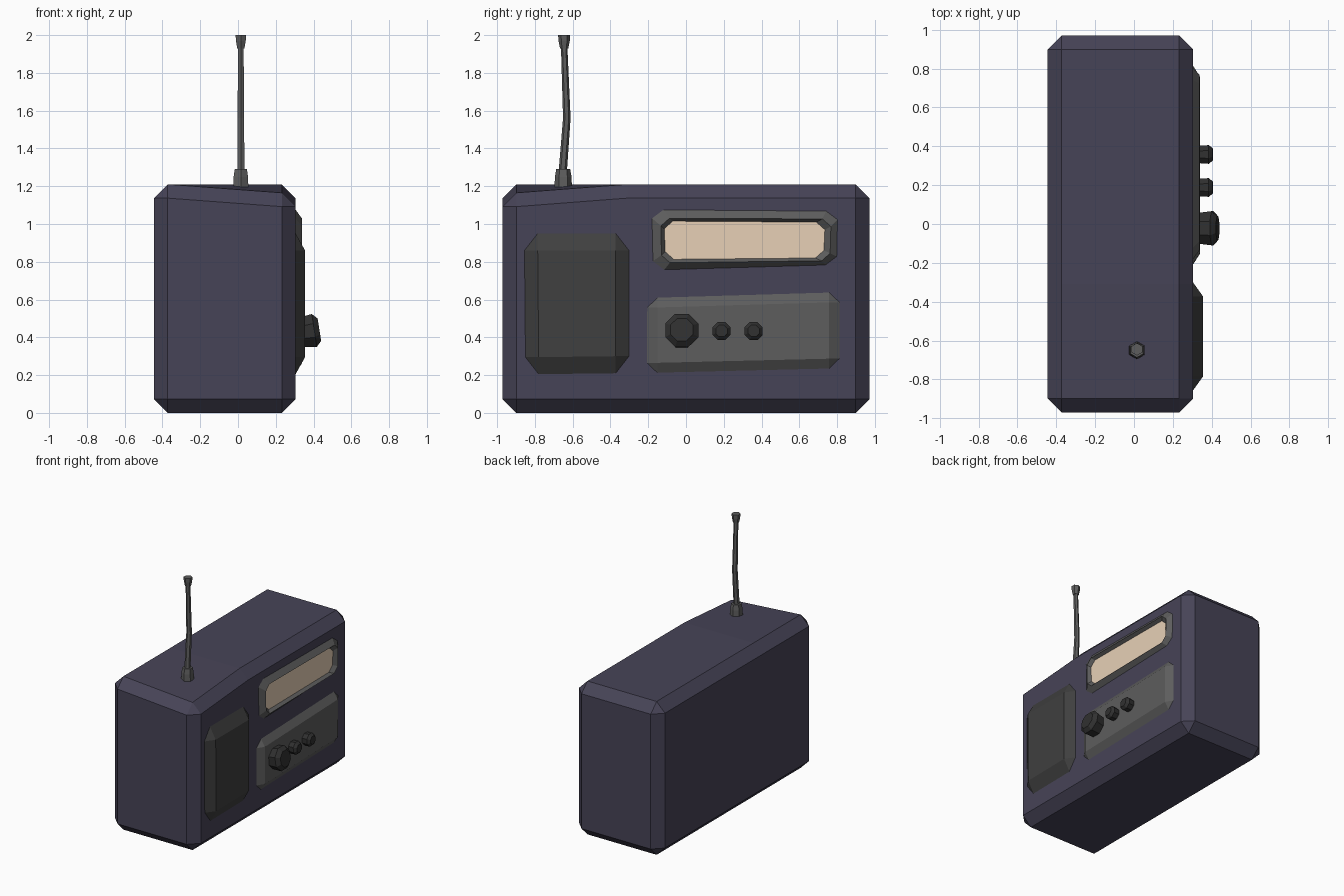
import bpy, bmesh
from math import cos, sin, pi, radians
from mathutils import Vector

if "Cube" in bpy.data.objects:
    bpy.data.objects.remove(bpy.data.objects["Cube"])


def material(name, rgb):
    m = bpy.data.materials.new(name)
    m.diffuse_color = (*rgb, 1)
    m.use_nodes = True
    m.node_tree.nodes["Principled BSDF"].inputs["Base Color"].default_value = m.diffuse_color
    return m


NAVY = material("navy", (0.062, 0.057, 0.095))
PANEL = material("panel_grey", (0.11, 0.11, 0.11))
DARK = material("dark_grey", (0.05, 0.05, 0.05))
BLACK = material("knob_black", (0.03, 0.03, 0.03))
CREAM = material("cream", (0.80, 0.63, 0.47))


def finish(name, bm, mat):
    bmesh.ops.recalc_face_normals(bm, faces=bm.faces)
    me = bpy.data.meshes.new(name)
    bm.to_mesh(me)
    bm.free()
    me.materials.append(mat)
    ob = bpy.data.objects.new(name, me)
    bpy.context.collection.objects.link(ob)
    return ob


def loft(name, rings, mat):
    """Skin a stack of equal-length rings and cap both ends."""
    bm = bmesh.new()
    vs = [[bm.verts.new(p) for p in r] for r in rings]
    n = len(rings[0])
    for a, b in zip(vs, vs[1:]):
        for i in range(n):
            j = (i + 1) % n
            bm.faces.new((a[i], a[j], b[j], b[i]))
    bm.faces.new(vs[0])
    bm.faces.new(vs[-1])
    bmesh.ops.remove_doubles(bm, verts=bm.verts, dist=0.0005)
    return finish(name, bm, mat)


def octagon(x, quad, dy, dz):
    """Push the corners (TL, TR, BR, BL) of a quad outward to a chamfered ring."""
    pts = []
    for i, (y, z) in enumerate(quad):
        sy = -1 if i in (0, 3) else 1
        sz = 1 if i < 2 else -1
        pair = [(x, y + sy * dy, z), (x, y, z + sz * dz)]
        pts += pair if i % 2 == 0 else pair[::-1]
    return pts


def circle(c, u, v, r, n, phase=0.0):
    return [c + r * (cos(phase + 2 * pi * i / n) * u + sin(phase + 2 * pi * i / n) * v)
            for i in range(n)]


# Case: chamfered box with one sagging top corner
bm = bmesh.new()
bmesh.ops.create_cube(bm, size=1)
for v in bm.verts:
    v.co = Vector((v.co.x * 0.75 - 0.07, v.co.y * 1.942, v.co.z * 1.21 + 0.605))
bmesh.ops.bevel(bm, geom=bm.edges[:], offset=0.073, segments=1, affect='EDGES')
bmesh.ops.bisect_plane(bm, geom=bm.verts[:] + bm.edges[:] + bm.faces[:],
                       plane_co=(0, -0.31, 0), plane_no=(0, 1, 0))
for v in bm.verts:
    if v.co.x > 0 and v.co.y < -0.8 and v.co.z > 1:
        v.co.z -= 0.045
finish("case", bm, NAVY)

# Speaker pad
pad = [(-0.785, 0.86), (-0.372, 0.86), (-0.372, 0.30), (-0.78, 0.295)]
loft("speaker_pad", [octagon(0.29, pad, 0.07, 0.09), octagon(0.305, pad, 0.07, 0.09),
                     octagon(0.355, pad, 0, 0)], DARK)

# Control panel
ctl = [(-0.15, 0.558), (0.758, 0.585), (0.757, 0.287), (-0.152, 0.265)]
loft("control_panel", [octagon(0.29, ctl, 0.055, 0.052), octagon(0.305, ctl, 0.055, 0.052),
                       octagon(0.34, ctl, 0, 0)], PANEL)

# Tuning window: recessed frame and dial plate
frame = [(-0.12, 1.03), (0.742, 1.023), (0.738, 0.828), (-0.115, 0.803)]
hole = [(-0.088, 0.99), (0.722, 0.987), (0.718, 0.845), (-0.085, 0.835)]
plate = [(-0.07, 0.975), (0.69, 0.97), (0.685, 0.86), (-0.065, 0.853)]
loft("dial_frame", [octagon(0.29, frame, 0.06, 0.045), octagon(0.305, frame, 0.06, 0.045),
                    octagon(0.338, hole, 0.045, 0.04), octagon(0.312, plate, 0.045, 0.04)], PANEL)
loft("dial_plate", [octagon(0.308, plate, 0.045, 0.04),
                    octagon(0.314, plate, 0.045, 0.04)], CREAM)


# Knobs: tapered octagonal caps, tilted slightly upward
def knob(name, y, z, profile, tilt):
    t = radians(tilt)
    axis = Vector((cos(t), 0, sin(t)))
    u, v = Vector((0, 1, 0)), Vector((-sin(t), 0, cos(t)))
    base = Vector((0.33, y, z))
    loft(name, [circle(base + axis * d, u, v, r, 8, pi / 8) for d, r in profile], BLACK)


knob("tuning_knob", -0.022, 0.425, [(0, 0.085), (0.075, 0.095), (0.102, 0.065)], 9)
for side, y in (("left", 0.188), ("right", 0.358)):
    knob("small_knob_" + side, y, 0.43,
         [(0, 0.048), (0.055, 0.052), (0.075, 0.033)], 3)


# Antenna: hexagonal socket, slightly bent rod, flared tip
def mast(name, stations):
    X, Y = Vector((1, 0, 0)), Vector((0, 1, 0))
    loft(name, [circle(Vector((0.015, y, z)), X, Y, r, 6, pi / 6)
                for y, z, r in stations], PANEL)


mast("antenna_socket", [(-0.65, 1.17, 0.047), (-0.65, 1.25, 0.044), (-0.65, 1.29, 0.037)])
mast("antenna_rod", [(-0.653, 1.27, 0.022), (-0.631, 1.56, 0.02), (-0.645, 1.94, 0.017)])
mast("antenna_tip", [(-0.645, 1.93, 0.022), (-0.645, 1.97, 0.03), (-0.645, 2.0, 0.032)])
